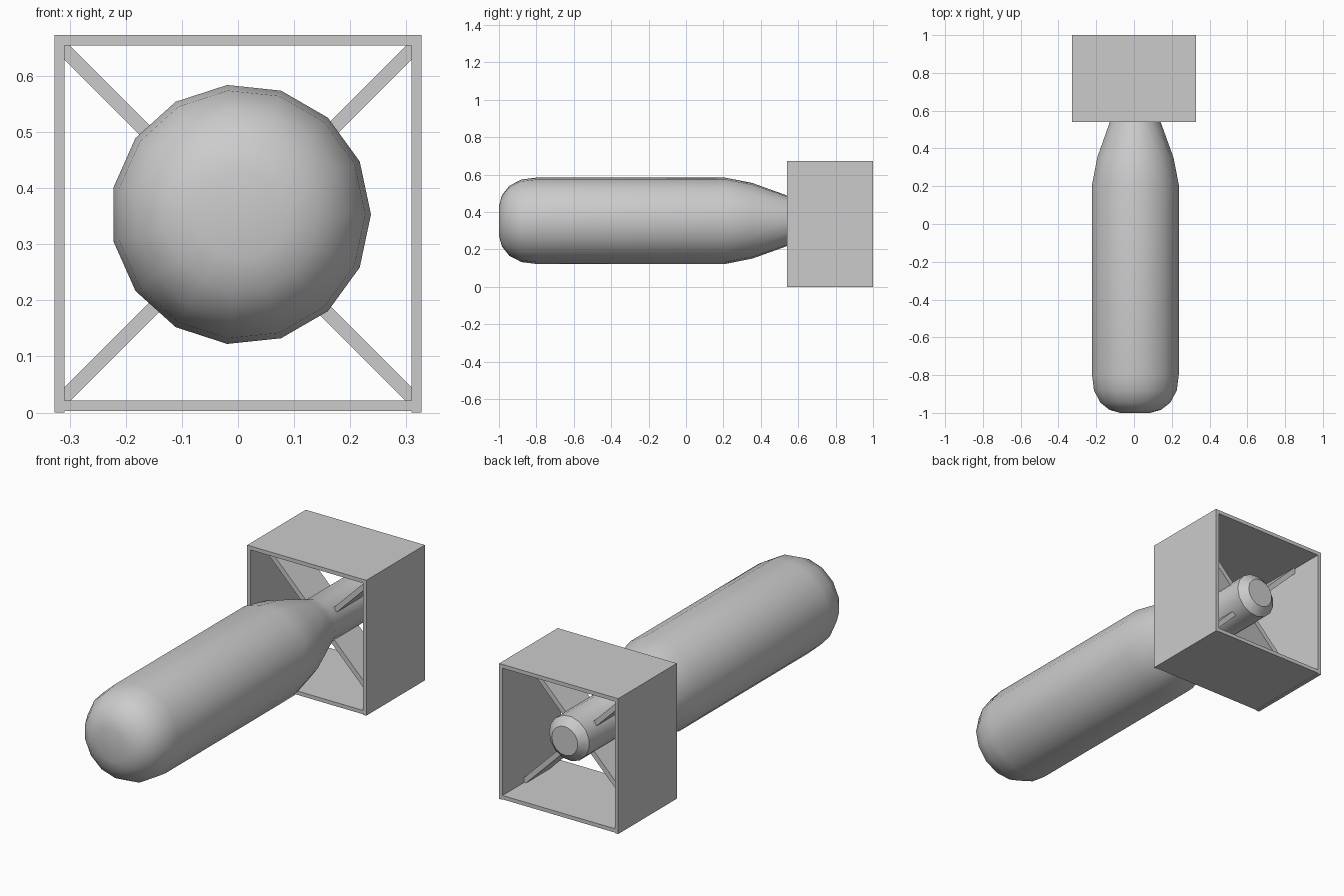
import bpy, bmesh, math
from mathutils import Matrix, Vector

if "Cube" in bpy.data.objects:
    bpy.data.objects.remove(bpy.data.objects["Cube"])

BODY_X, BODY_Z = 0.005, 0.353
BOX_Z = 0.337
Y_FRONT, Y_BACK = 0.54, 1.0


def make_object(name, bm):
    bmesh.ops.recalc_face_normals(bm, faces=bm.faces)
    mesh = bpy.data.meshes.new(name)
    bm.to_mesh(mesh)
    bm.free()
    obj = bpy.data.objects.new(name, mesh)
    bpy.context.collection.objects.link(obj)
    return obj


def box(name, center, size, roll=0.0):
    bm = bmesh.new()
    bmesh.ops.create_cube(bm, size=1, matrix=Matrix.Translation(center)
                          @ Matrix.Rotation(roll, 4, 'Y')
                          @ Matrix.Diagonal((*size, 1)))
    return make_object(name, bm)


def lathe(name, profile, sides):
    """Rings of (y, radius) around the y axis, capped at both ends."""
    bm = bmesh.new()
    rings = []
    for y, r in profile:
        rings.append([bm.verts.new((BODY_X + r * math.cos(math.tau * i / sides), y,
                                    BODY_Z + r * math.sin(math.tau * i / sides)))
                      for i in range(sides)])
    for a, b in zip(rings, rings[1:]):
        for i in range(sides):
            j = (i + 1) % sides
            bm.faces.new((a[i], a[j], b[j], b[i]))
    bm.faces.new(rings[0])
    bm.faces.new(rings[-1])
    return make_object(name, bm)


# Body: rounded nose, straight casing, tapered tail and chamfered tube end
body = lathe("body", [(-1.0, 0.08), (-0.984, 0.138), (-0.945, 0.188), (-0.88, 0.222),
                      (-0.80, 0.232), (0.21, 0.232), (0.355, 0.203), (0.54, 0.136),
                      (0.61, 0.111), (0.91, 0.111), (0.945, 0.072)], 15)
bpy.context.view_layer.objects.active = body
body.select_set(True)
bpy.ops.object.shade_smooth_by_angle(angle=math.radians(30))

# Square tail shroud: two sides, top and bottom
y_mid, depth = (Y_FRONT + Y_BACK) / 2, Y_BACK - Y_FRONT
for side, label in ((-1, "left"), (1, "right")):
    box(f"shroud_{label}", Vector((side * 0.3182, y_mid, 0.3365)), (0.0185, depth, 0.673))
for z, label in ((0.012, "bottom"), (0.6635, "top")):
    box(f"shroud_{label}", Vector((0, y_mid, z)), (0.618, depth, 0.019))

# Crossed diagonal plates joining the tail tube to the shroud corners
for sign, label in ((1, "a"), (-1, "b")):
    box(f"diagonal_fin_{label}", Vector((0, 0.735, BOX_Z)), (0.89, 0.19, 0.025),
        sign * math.radians(45))
